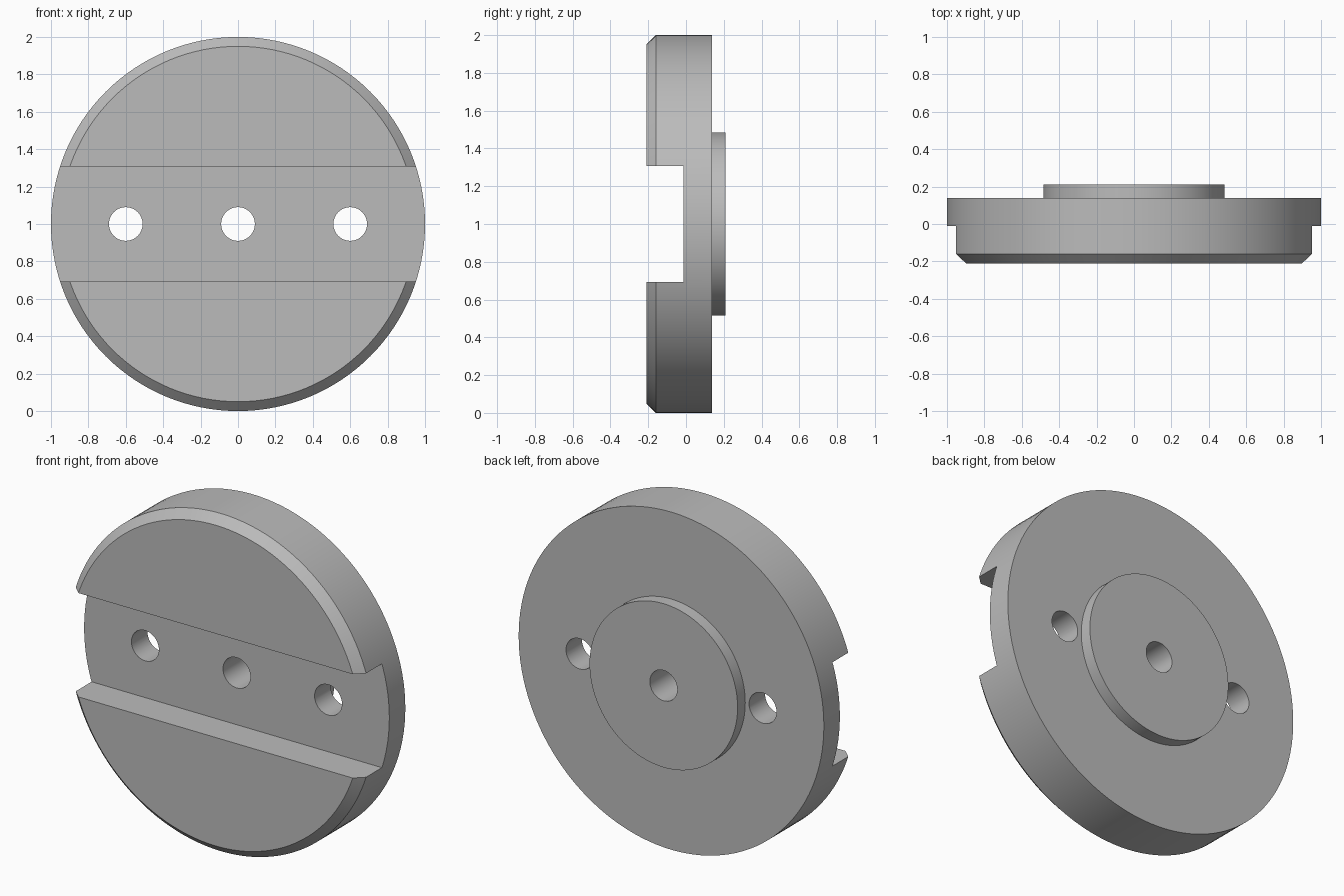
import bpy
import math
from mathutils import Matrix

if "Cube" in bpy.data.objects:
    bpy.data.objects.remove(bpy.data.objects["Cube"], do_unlink=True)

metal = bpy.data.materials.new("grey metal")
metal.use_nodes = True
GREY = (0.5, 0.5, 0.5, 1)
metal.diffuse_color = GREY
metal.node_tree.nodes["Principled BSDF"].inputs["Base Color"].default_value = GREY

# Turned profile as (radius, y), from front centre to back centre
PROFILE = [(0, -0.21), (0.95, -0.21), (1, -0.16), (1, 0.138),
           (0.485, 0.138), (0.485, 0.21), (0, 0.21)]
SEGMENTS = 128
CENTRE_Z = 1.0


def lathe(name, profile, segments):
    """Spin a profile about the y axis, closing both ends with flat caps."""
    rings = profile[1:-1]
    verts, faces = [], []
    for r, y in rings:
        for i in range(segments):
            a = 2 * math.pi * i / segments
            verts.append((r * math.cos(a), y, r * math.sin(a) + CENTRE_Z))
    for k in range(len(rings) - 1):
        for i in range(segments):
            j = (i + 1) % segments
            a, b = k * segments, (k + 1) * segments
            faces.append((a + i, b + i, b + j, a + j))
    last = (len(rings) - 1) * segments
    faces.append(tuple(range(segments)))
    faces.append(tuple(last + i for i in reversed(range(segments))))
    mesh = bpy.data.meshes.new(name)
    mesh.from_pydata(verts, [], faces)
    mesh.materials.append(metal)
    obj = bpy.data.objects.new(name, mesh)
    bpy.context.collection.objects.link(obj)
    return obj


def cut(target, cutter):
    """Subtract the cutter from the target, then delete it."""
    cutter.hide_render = True
    cutter.data.materials.append(metal)
    mod = target.modifiers.new("cut", "BOOLEAN")
    mod.operation = "DIFFERENCE"
    mod.solver = "EXACT"
    mod.object = cutter
    bpy.ops.object.select_all(action="DESELECT")
    bpy.context.view_layer.objects.active = target
    target.select_set(True)
    bpy.ops.object.modifier_apply(modifier=mod.name)
    bpy.data.objects.remove(cutter, do_unlink=True)


# Chamfered disc with raised hub on the back
disc = lathe("slotted_disc", PROFILE, SEGMENTS)

# Wide slot across the front
SLOT_FLOOR, SLOT_HEIGHT = -0.012, 0.615
bpy.ops.mesh.primitive_cube_add(size=1)
slot = bpy.context.object
slot.name = "slot_cutter"
slot.data.transform(Matrix.Translation((0, SLOT_FLOOR - 0.5, CENTRE_Z))
                    @ Matrix.Diagonal((3, 1, SLOT_HEIGHT, 1)))
cut(disc, slot)

# Three through holes in a row
for x in (-0.6, 0, 0.6):
    bpy.ops.mesh.primitive_cylinder_add(vertices=48, radius=0.09, depth=1,
                                        location=(x, 0, CENTRE_Z),
                                        rotation=(math.pi / 2, 0, 0))
    hole = bpy.context.object
    hole.name = "hole_cutter"
    cut(disc, hole)

# Smooth the round walls, keep the machined edges crisp
bpy.ops.object.select_all(action="DESELECT")
disc.select_set(True)
bpy.context.view_layer.objects.active = disc
bpy.ops.object.shade_smooth_by_angle(angle=math.radians(30))
